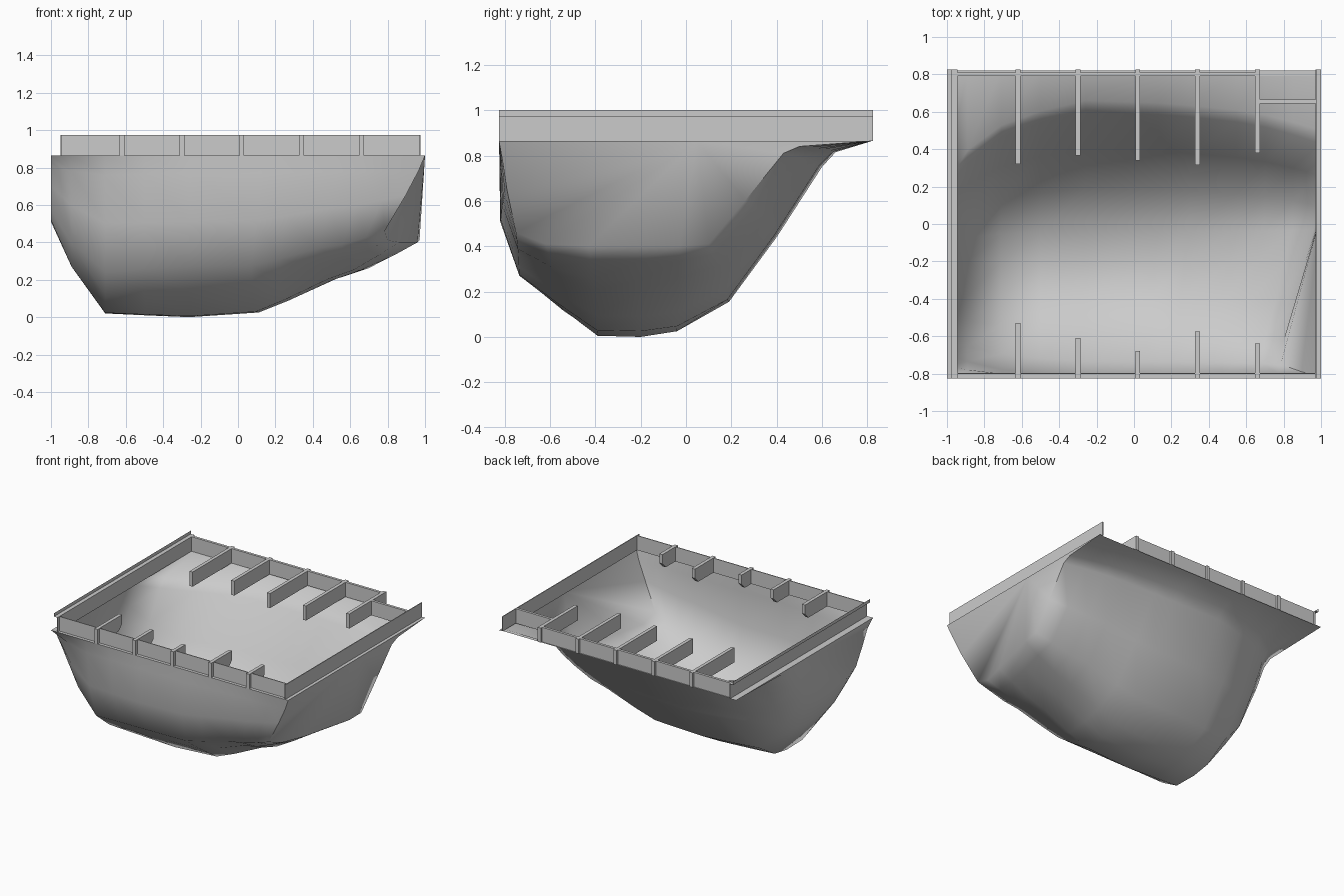
import bpy, bmesh

if "Cube" in bpy.data.objects:
    bpy.data.objects.remove(bpy.data.objects["Cube"])

RIM, TOP = 0.864, 0.975


def make(name, verts, faces, smooth=False):
    me = bpy.data.meshes.new(name)
    me.from_pydata(verts, [], faces)
    bm = bmesh.new()
    bm.from_mesh(me)
    bmesh.ops.recalc_face_normals(bm, faces=bm.faces)
    bm.to_mesh(me)
    bm.free()
    ob = bpy.data.objects.new(name, me)
    bpy.context.collection.objects.link(ob)
    if smooth:
        bpy.context.view_layer.objects.active = ob
        ob.select_set(True)
        bpy.ops.object.shade_smooth_by_angle(angle=1.2)
        ob.select_set(False)
    return ob


def box(name, x0, x1, y0, y1, z0=RIM, z1=TOP):
    v = [(x, y, z) for x in (x0, x1) for y in (y0, y1) for z in (z0, z1)]
    f = [(0, 1, 3, 2), (4, 6, 7, 5), (0, 4, 5, 1), (2, 3, 7, 6), (0, 2, 6, 4), (1, 5, 7, 3)]
    return make(name, v, f)


def plate(name, x, w, outline):
    """Flat plate across x, extruded from a y-z outline."""
    n = len(outline)
    v = [(x + s * w / 2, y, z) for s in (-1, 1) for y, z in outline]
    f = [tuple(range(n)), tuple(range(n, 2 * n))]
    f += [(i, (i + 1) % n, n + (i + 1) % n, n + i) for i in range(n)]
    return make(name, v, f)


# Hull profiles (y, z): middle, left end and right end; blended along x
mid = [(-0.825, RIM), (-0.823, 0.77), (-0.82, 0.51), (-0.735, 0.27), (-0.56, 0.135),
       (-0.39, 0.005), (-0.2, 0.0), (-0.04, 0.025), (0.19, 0.155), (0.4, 0.44), (0.6, 0.75),
       (0.66, 0.815), (0.82, RIM)]
left = [(-0.825, RIM), (-0.76, 0.81), (-0.7, 0.7), (-0.62, 0.57), (-0.5, 0.52),
        (-0.38, 0.51), (-0.2, 0.51), (-0.08, 0.52), (0.03, 0.56), (0.13, 0.68), (0.21, 0.81),
        (0.28, 0.85), (0.82, RIM)]
right = [(-0.825, RIM), (-0.81, 0.78), (-0.79, 0.65), (-0.75, 0.46), (-0.62, 0.41),
         (-0.43, 0.4), (-0.22, 0.4), (-0.03, 0.4), (0.1, 0.41), (0.26, 0.6), (0.43, 0.81),
         (0.5, 0.84), (0.82, RIM)]
# How far the lower front corner of the right end is pulled back
pull = [0, 0.03, 0.09, 0.19, 0.17, 0.11, 0.06, 0.01, 0, 0, 0, 0, 0]

# x, lowest z, end profile, blend weight
stations = [(-1, 0.51, left, 1), (-0.89, 0.27, left, 0.7), (-0.71, 0.02, left, 0.35),
            (-0.5, 0.01, left, 0.15), (-0.26, 0.0, left, 0), (0.13, 0.025, right, 0.08),
            (0.3, 0.09, right, 0.16), (0.55, 0.2, right, 0.32), (0.7, 0.25, right, 0.48),
            (0.85, 0.33, right, 0.72), (1, 0.4, right, 1)]
verts, faces, n = [], [], len(mid)
for x, low, end, w in stations:
    end_low = min(z for _, z in end)
    for (ym, zm), (ye, ze), p in zip(mid, end, pull):
        depth = (1 - w) * (RIM - zm) / RIM + w * (RIM - ze) / (RIM - end_low)
        z = RIM - depth * (RIM - low)
        px = x - p * max(0, x + 0.26) / 1.26
        verts.append((px - (0.065 * (RIM - z) if x == 1 else 0), ym + w * (ye - ym), z))
for s in range(len(stations) - 1):
    for i in range(n - 1):
        a = s * n + i
        faces.append((a, a + 1, a + n + 1, a + n))
# Ends: fans from a point on the rim
for x, first in ((-1, 0), (1, (len(stations) - 1) * n)):
    hub = len(verts)
    verts.append((x, 0.05, RIM))
    faces += [(hub, first + i, first + i + 1) for i in range(n - 1)]
make("hull_shell", verts, faces, True)

# Bottom flange strips around the opening
for name, x0, x1, y0, y1 in [("left_flange", -1, -0.945, -0.825, 0.825),
                             ("right_flange", 0.97, 1, -0.825, 0.825),
                             ("front_flange", -0.945, 0.97, -0.825, -0.8),
                             ("back_flange", -0.945, 0.97, 0.79, 0.82)]:
    make(name, [(x0, y0, RIM), (x1, y0, RIM), (x1, y1, RIM), (x0, y1, RIM)], [(0, 1, 2, 3)])

# Frame walls; the back wall steps inward at the right corner
box("left_wall", -0.95, -0.945, -0.825, 0.825)
box("right_wall", 0.97, 0.976, -0.825, 0.825)
box("front_wall", -0.945, 0.97, -0.802, -0.796)
box("back_wall", -0.945, 0.66, 0.79, 0.81)
box("stepped_back_wall", 0.66, 0.97, 0.645, 0.665)

# Left rail top lip
make("left_rail_lip",
     [(x, y, z) for x, z in ((-0.945, TOP), (-0.975, TOP), (-0.975, 1.0)) for y in (-0.825, 0.825)],
     [(0, 1, 3, 2), (2, 3, 5, 4)])

# Stiffener plates through the front and back walls
ribs = [(-0.62, -0.53, 0.32), (-0.3, -0.61, 0.365), (0.02, -0.68, 0.34),
        (0.34, -0.575, 0.315), (0.66, -0.64, 0.38)]
for k, (x, yf, yb) in enumerate(ribs):
    plate(f"front_rib_{k}", x, 0.026,
          [(-0.825, TOP), (yf, TOP), (yf, 0.905), (yf - 0.04, RIM), (-0.825, RIM)])
    plate(f"back_rib_{k}", x, 0.026,
          [(0.825, TOP), (yb, TOP), (yb, RIM), (0.825, RIM)])
